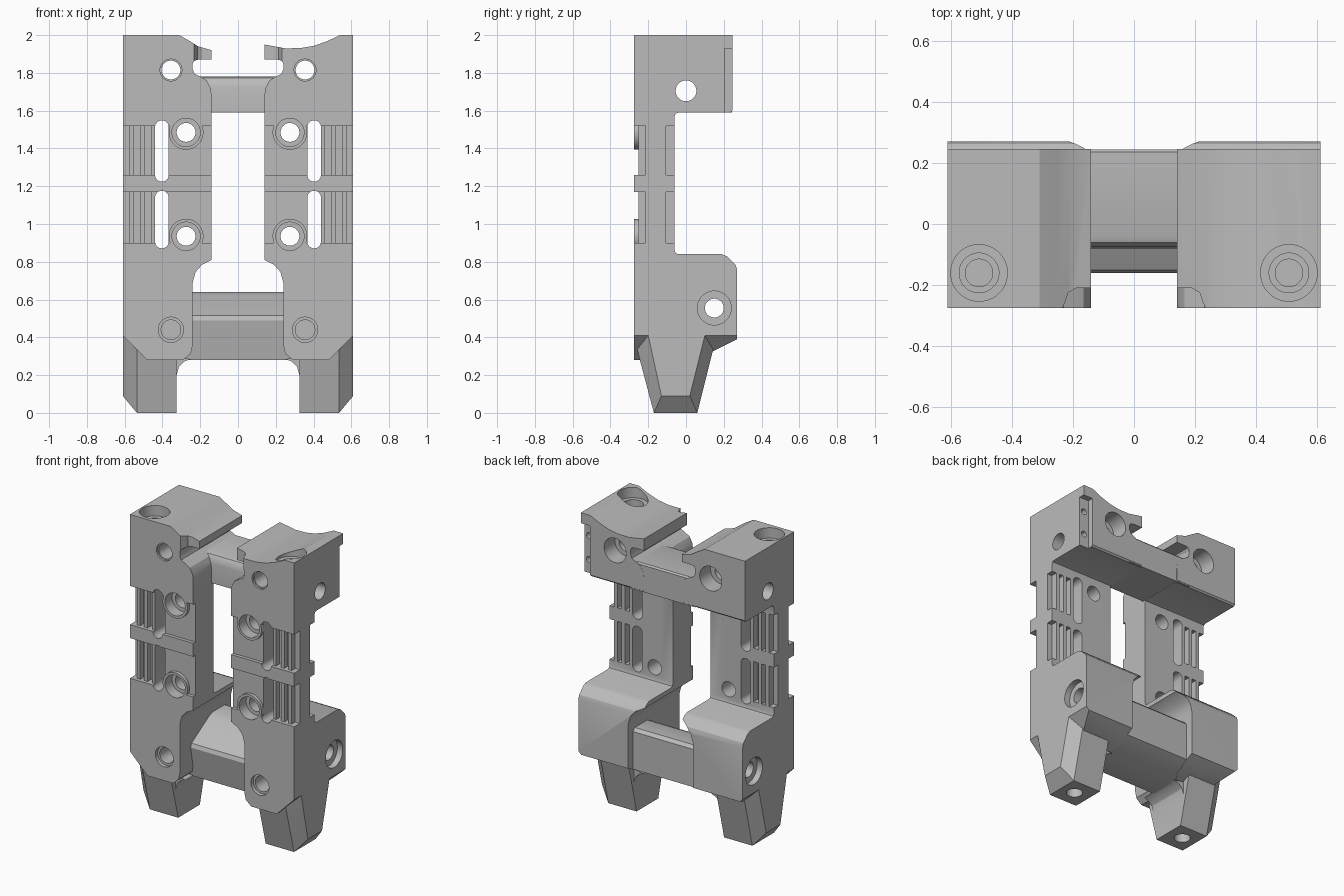
import bpy, bmesh, math
from mathutils import Vector

if "Cube" in bpy.data.objects:
    bpy.data.objects.remove(bpy.data.objects["Cube"], do_unlink=True)

grey = bpy.data.materials.new("plain grey")
grey.use_nodes = True
grey.diffuse_color = (0.5, 0.5, 0.5, 1)
grey.node_tree.nodes["Principled BSDF"].inputs["Base Color"].default_value = (0.5, 0.5, 0.5, 1)


def finish(name, bm):
    bmesh.ops.recalc_face_normals(bm, faces=bm.faces)
    mesh = bpy.data.meshes.new(name)
    bm.to_mesh(mesh)
    bm.free()
    mesh.materials.append(grey)
    obj = bpy.data.objects.new(name, mesh)
    bpy.context.collection.objects.link(obj)
    return obj


def prism(name, outline, axis, lo, hi):
    """Extrude a 2D outline along one axis."""
    place = {"x": lambda p, d: (d, p[0], p[1]),
             "y": lambda p, d: (p[0], d, p[1]),
             "z": lambda p, d: (p[0], p[1], d)}[axis]
    bm = bmesh.new()
    a = [bm.verts.new(place(p, lo)) for p in outline]
    b = [bm.verts.new(place(p, hi)) for p in outline]
    bm.faces.new(a)
    bm.faces.new(b[::-1])
    n = len(a)
    for i in range(n):
        j = (i + 1) % n
        bm.faces.new((a[i], a[j], b[j], b[i]))
    return finish(name, bm)


def stadium(u, v0, v1, r, n=32):
    """Round-ended slot outline; a circle when v0 equals v1."""
    pts = []
    for i in range(n):
        t = 2 * math.pi * (i + 0.5) / n
        pts.append((u + r * math.cos(t), (v1 if math.sin(t) > 0 else v0) + r * math.sin(t)))
    return pts


def rod(u, v, r, axis, lo, hi):
    return prism("rod", stadium(u, v, v, r), axis, lo, hi)


def box(x0, x1, y0, y1, z0, z1):
    x0, x1 = min(x0, x1), max(x0, x1)
    return prism("box", [(x0, y0), (x1, y0), (x1, y1), (x0, y1)], "z", z0, z1)


def combine(obj, tool, op="DIFFERENCE"):
    """Apply a boolean and discard the tool."""
    tool.hide_render = True
    mod = obj.modifiers.new("bool", "BOOLEAN")
    mod.operation, mod.solver, mod.object = op, "EXACT", tool
    bpy.context.view_layer.update()
    deps = bpy.context.evaluated_depsgraph_get()
    mesh = bpy.data.meshes.new_from_object(obj.evaluated_get(deps))
    obj.modifiers.clear()
    obj.data = mesh
    bpy.data.objects.remove(tool, do_unlink=True)


def cross_holes(obj):
    """Sideways bores that pass through columns and crossbars."""
    combine(obj, rod(0, 1.705, 0.055, "x", -0.7, 0.7))
    combine(obj, rod(0.15, 0.555, 0.05, "x", -0.7, 0.7))


side_outline = [(-0.275, 2), (0.245, 2), (0.245, 1.6), (0.235, 1.59), (-0.04, 1.59),
                (-0.055, 1.585), (-0.06, 1.57), (-0.06, 0.86), (-0.055, 0.845), (-0.04, 0.84),
                (0.19, 0.84), (0.215, 0.83), (0.262, 0.785), (0.27, 0.76), (0.27, 0.39),
                (0.05, 0.28), (-0.275, 0.28)]
inner_edge = [(0.14, 1.87), (0.21, 1.87), (0.23, 1.865), (0.24, 1.85), (0.24, 1.82),
              (0.23, 1.795), (0.2, 1.78), (0.165, 1.76), (0.145, 1.72), (0.14, 1.68),
              (0.14, 0.81), (0.19, 0.785), (0.225, 0.745), (0.24, 0.69), (0.24, 0.36),
              (0.25, 0.315), (0.29, 0.28), (0.48, 0.28), (0.61, 0.41)]
hook_tops = {1: [(0.61, 2), (0.54, 2), (0.47, 1.967), (0.4, 1.943), (0.33, 1.931),
                 (0.25, 1.93), (0.14, 1.95)],
             -1: [(0.61, 2), (0.31, 2), (0.25, 1.965), (0.21, 1.94), (0.14, 1.92)]}
windows = [(0.9, 1.17), (1.26, 1.52)]
parts = []


def column(name, s):
    col = prism(name, [(s * x, z) for x, z in hook_tops[s] + inner_edge], "y", -0.275, 0.275)
    combine(col, prism("side", side_outline, "x", -0.7, 0.7), "INTERSECT")
    # clipped hook corner
    combine(col, prism("corner", [(s * x, y) for x, y in
                                  [(0.1, -0.21), (0.19, -0.21), (0.215, -0.225), (0.225, -0.255),
                                   (0.245, -0.3), (0.1, -0.3)]], "z", 1.8, 2.1))
    for z0, z1 in windows:
        # shallow front recess, then ridged grip at the outer edge, front and back
        combine(col, box(s * 0.1, s * 0.7, -0.4, -0.252, z0, z1))
        for x0, x1 in [(0.46, 0.495), (0.52, 0.55), (0.575, 0.7)]:
            combine(col, box(s * x0, s * x1, -0.4, -0.215, z0, z1))
            combine(col, box(s * x0, s * x1, -0.105, 0, z0, z1))
    # raised bosses with stepped screw holes
    for z in (0.935, 1.485):
        combine(col, rod(s * 0.275, z, 0.092, "y", -0.275, -0.2), "UNION")
        combine(col, rod(s * 0.275, z, 0.075, "y", -0.4, -0.2))
        combine(col, rod(s * 0.275, z, 0.05, "y", -0.4, 0.1))
    # long through slots
    for z0, z1 in [(0.907, 1.14), (1.26, 1.513)]:
        combine(col, prism("slot", stadium(s * 0.403, z0, z1, 0.036), "y", -0.4, 0.1))
    # upper bolt hole with deep rear counterbore
    combine(col, rod(s * 0.355, 1.815, 0.058, "y", -0.4, -0.262))
    combine(col, rod(s * 0.355, 1.815, 0.05, "y", -0.4, 0.4))
    combine(col, rod(s * 0.355, 1.815, 0.082, "y", 0.13, 0.4))
    # lower blind front hole
    combine(col, rod(s * 0.355, 0.44, 0.067, "y", -0.4, -0.25))
    combine(col, rod(s * 0.355, 0.44, 0.052, "y", -0.4, -0.1))
    # stepped hole in the top
    for r, z in [(0.093, 1.93), (0.065, 1.87), (0.045, 1.78)]:
        combine(col, rod(s * 0.507, -0.16, r, "z", z, 2.1))
    # outer counterbore of the lower side hole
    combine(col, rod(0.15, 0.555, 0.09, "x", min(s * 0.57, s * 0.7), max(s * 0.57, s * 0.7)))
    cross_holes(col)
    parts.append(col)
    return col


left_column = column("left_column", 1)
right_column = column("right_column", -1)

# rear corner rebate with two small pin holes
combine(left_column, box(0.54, 0.7, 0.205, 0.4, 1.5, 1.93))
for z in (1.68, 1.84):
    combine(left_column, rod(0.575, z, 0.02, "y", 0.14, 0.4))

# crossbars
upper = prism("upper_crossbar", [(-0.08, 1.591), (-0.08, 1.72), (-0.073, 1.755), (-0.06, 1.773),
                                 (-0.04, 1.78), (0.235, 1.78), (0.244, 1.77), (0.244, 1.591)],
              "x", -0.24, 0.24)
lower = prism("lower_crossbar", [(-0.12, 0.281), (-0.16, 0.49), (-0.15, 0.515), (0.03, 0.622),
                                 (0.07, 0.64), (0.2, 0.64), (0.22, 0.62), (0.22, 0.367),
                                 (0.05, 0.281)], "x", -0.28, 0.28)
for bar in (upper, lower):
    cross_holes(bar)
    parts.append(bar)

# tapered legs with an inner fillet and a hole underneath
leg_corners = [(x, y, z) for x in (0.325, 0.535) for y, z in
               [(-0.17, 0), (0.06, 0), (-0.26, 0.34), (0.145, 0.34)]]
leg_corners += [(0.61, -0.13, 0.09), (0.61, 0.02, 0.09), (0.61, -0.2, 0.41), (0.61, 0.1, 0.41)]
fillet = [(0.25, 0.285), (0.285, 0.272), (0.312, 0.245), (0.325, 0.2), (0.36, 0.2), (0.36, 0.3)]
for name, s in (("left_leg", 1), ("right_leg", -1)):
    bm = bmesh.new()
    for x, y, z in leg_corners:
        bm.verts.new(Vector((s * x, y, z)))
    bmesh.ops.convex_hull(bm, input=bm.verts)
    bmesh.ops.dissolve_limit(bm, angle_limit=0.01, verts=bm.verts, edges=bm.edges)
    leg = finish(name, bm)
    combine(leg, prism("fillet", [(s * x, z) for x, z in fillet], "y", -0.2, 0.09), "UNION")
    combine(leg, rod(s * 0.435, -0.055, 0.05, "z", -0.1, 0.2))
    parts.append(leg)

# smooth the rounds, keep the edges crisp
bpy.ops.object.select_all(action="DESELECT")
for obj in parts:
    obj.select_set(True)
bpy.context.view_layer.objects.active = left_column
bpy.ops.object.shade_smooth_by_angle(angle=math.radians(28))
